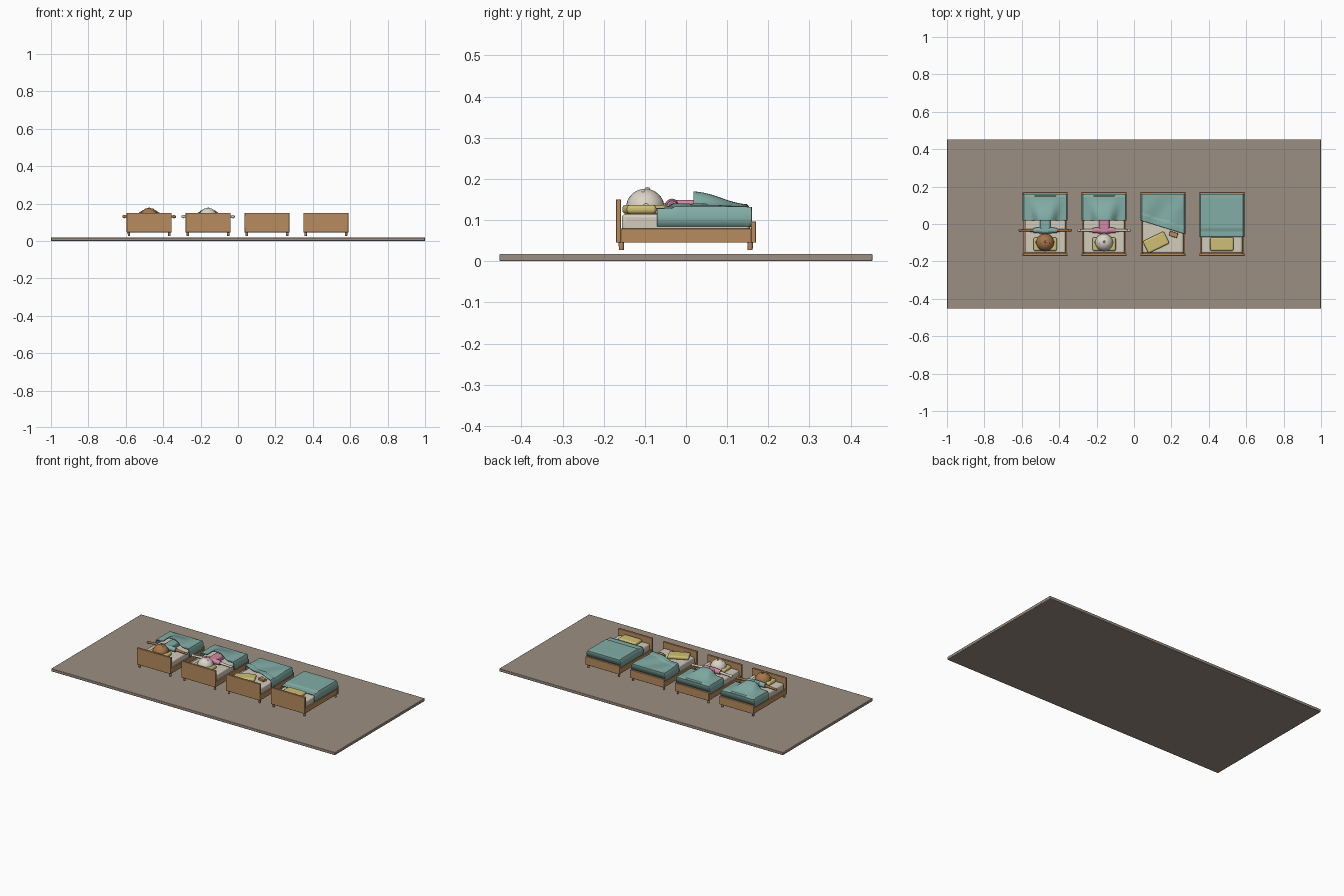
import bpy, bmesh, math
from mathutils import Matrix, Vector

if "Cube" in bpy.data.objects:
    bpy.data.objects.remove(bpy.data.objects["Cube"])


def material(name, *srgb):
    lin = [((c + 0.055) / 1.055) ** 2.4 for c in srgb] + [1]
    m = bpy.data.materials.new(name)
    m.use_nodes = True
    m.diffuse_color = lin
    m.node_tree.nodes["Principled BSDF"].inputs["Base Color"].default_value = lin
    return m


FLOOR = material("grey brown floor", 0.61, 0.56, 0.51)
WOOD = material("warm wood", 0.72, 0.55, 0.37)
SHEET = material("off white sheet", 0.83, 0.80, 0.74)
TEAL = material("teal cloth", 0.51, 0.68, 0.65)
YELLOW = material("yellow pillow", 0.81, 0.75, 0.45)
PINK = material("pink shirt", 0.83, 0.53, 0.64)
TAN = material("brown skin", 0.65, 0.46, 0.29)
PALE = material("pale skin", 0.86, 0.83, 0.78)


def finish(bm, name, mat, bevel=0, segments=2):
    bmesh.ops.recalc_face_normals(bm, faces=bm.faces)
    me = bpy.data.meshes.new(name)
    bm.to_mesh(me)
    bm.free()
    me.materials.append(mat)
    ob = bpy.data.objects.new(name, me)
    bpy.context.collection.objects.link(ob)
    if bevel:
        mod = ob.modifiers.new("soft edges", "BEVEL")
        mod.width, mod.segments = bevel, segments
    bpy.ops.object.select_all(action="DESELECT")
    ob.select_set(True)
    bpy.context.view_layer.objects.active = ob
    bpy.ops.object.shade_smooth_by_angle(angle=math.radians(40))
    return ob


def box(name, mat, centre, size, bevel=0, turn=0, segments=2):
    bm = bmesh.new()
    bmesh.ops.create_cube(bm, size=1, matrix=Matrix.Diagonal((*size, 1)))
    ob = finish(bm, name, mat, bevel, segments)
    ob.location = centre
    ob.rotation_euler.z = math.radians(turn)
    return ob


def ball(name, mat, centre, radii):
    bm = bmesh.new()
    bmesh.ops.create_uvsphere(bm, u_segments=24, v_segments=16, radius=1,
                              matrix=Matrix.Diagonal((*radii, 1)))
    ob = finish(bm, name, mat)
    ob.location = centre


def limb(name, mat, a, b, r1, r2):
    a, b = Vector(a), Vector(b)
    bm = bmesh.new()
    bmesh.ops.create_cone(bm, cap_ends=True, segments=16, radius1=r1, radius2=r2,
                          depth=(b - a).length)
    ob = finish(bm, name, mat)
    ob.location = (a + b) / 2
    ob.rotation_euler = (b - a).to_track_quat("Z", "Y").to_euler()


def bed(x, tag):
    box(tag + "_headboard", WOOD, (x, -0.164, 0.098), (0.24, 0.013, 0.105), 0.002)
    box(tag + "_footboard", WOOD, (x, 0.164, 0.071), (0.24, 0.013, 0.052), 0.002)
    box(tag + "_base", WOOD, (x, 0, 0.056), (0.22, 0.32, 0.012))
    for side, sign in (("right", -1), ("left", 1)):
        box(f"{tag}_{side}_rail", WOOD, (x + sign * 0.113, 0, 0.062), (0.01, 0.318, 0.034), 0.0015)
        for end, y in (("front", -0.157), ("back", 0.156)):
            limb(f"{tag}_{end}_{side}_leg", WOOD, (x + sign * 0.108, y, 0.027),
                 (x + sign * 0.108, y, 0.06), 0.006, 0.0075)
    box(tag + "_mattress", SHEET, (x, 0, 0.088), (0.218, 0.312, 0.054), 0.009, segments=3)


def blanket(x, tag, edge, lift, low=0.084, base=0.126):
    """Draped cloth: edge(x) is its open end in y, lift(x, y) raises its top."""
    half, back, nx, ny = 0.118, 0.158, 40, 26
    # cross-section: down one side, rounded corners, across the top
    section = [(-half, low), (-half, 0.105), (-half + 0.001, base - 0.007)]
    section += [(-half + 0.006 + (2 * half - 0.012) * i / nx, base) for i in range(nx + 1)]
    section += [(-px, pz) for px, pz in reversed(section[:3])]
    bm = bmesh.new()
    rows = []
    for j in range(ny + 2):
        row = []
        t = min(j / ny, 1)
        for px, pz in section:
            y = edge(px) + (back - edge(px)) * t
            z = pz + (lift(px, y) if pz == base else 0)
            if t > 0.95:
                z = min(z, base + 0.004)
            if j > ny:
                z = min(z, 0.095)
            row.append(bm.verts.new((px, y, z)))
        rows.append(row)
    for r, s in zip(rows, rows[1:]):
        for i in range(len(section) - 1):
            bm.faces.new((r[i], r[i + 1], s[i + 1], s[i]))
    ob = finish(bm, tag + "_blanket", TEAL)
    ob.location.x = x
    mod = ob.modifiers.new("cloth thickness", "SOLIDIFY")
    mod.thickness, mod.offset = 0.005, 0


def tent(px, y):
    # raised over the body, wider and lower toward the feet
    t = max(0, min(1, (y - 0.015) / 0.14))
    fall = 0.5 + 0.5 * math.cos(math.pi * t)
    return 0.006 + (0.004 + 0.031 * fall) * math.exp(-(px / (0.052 + 0.03 * t)) ** 4)


def sleeper(x, tag, skin, shirt):
    ball(tag + "_head", skin, (x, -0.099, 0.129), (0.048, 0.047, 0.047))
    ball(tag + "_nose", skin, (x, -0.094, 0.175), (0.005, 0.007, 0.005))
    limb(tag + "_neck", skin, (x, -0.075, 0.128), (x, -0.04, 0.13), 0.012, 0.012)
    box(tag + "_torso", shirt, (x, 0.01, 0.132), (0.056, 0.12, 0.034), 0.011, segments=4)
    for side, s in (("right", -1), ("left", 1)):
        ball(f"{tag}_{side}_ear", skin, (x + s * 0.047, -0.097, 0.13), (0.006, 0.009, 0.01))
        ball(f"{tag}_{side}_eyelid", skin, (x + s * 0.017, -0.104, 0.169), (0.008, 0.005, 0.004))
        limb(f"{tag}_{side}_sleeve", shirt, (x + s * 0.015, -0.034, 0.135),
             (x + s * 0.062, -0.034, 0.134), 0.017, 0.013)
        limb(f"{tag}_{side}_arm", skin, (x + s * 0.06, -0.034, 0.134),
             (x + s * 0.132, -0.034, 0.13), 0.008, 0.006)
        ball(f"{tag}_{side}_hand", skin, (x + s * 0.133, -0.034, 0.13), (0.01, 0.008, 0.009))


# Floor slab
box("floor_slab", FLOOR, (0, 0, 0.009), (2, 0.906, 0.018), 0.003)

# Four beds in a row
spots = {"first": -0.475, "second": -0.16, "third": 0.155, "fourth": 0.47}
for tag, x in spots.items():
    bed(x, tag)
    moved = tag == "third"
    box(tag + "_pillow", YELLOW, (x - 0.037 if moved else x, -0.098 if moved else -0.108, 0.126),
        (0.125, 0.072, 0.022), 0.009, 26 if moved else 0, 4)

# Two sleepers under raised blankets
for tag, skin, shirt in (("first", TAN, TEAL), ("second", PALE, PINK)):
    sleeper(spots[tag], tag, skin, shirt)
    blanket(spots[tag], tag, lambda px: 0.018, tent)


# Rumpled blanket with a turned-over hem and a small book beside it
def slanted(px):
    return -0.018 - 0.31 * px


def rumple(px, y):
    d = y - slanted(px)
    hem = 0.004 if d < 0.036 else 0
    folds = 0.004 * math.sin(38 * px - 16 * y) * min(1, max(0, 0.16 - y) * 12)
    return 0.004 + hem + folds


blanket(spots["third"], "third", slanted, rumple)
box("small_book", WOOD, (spots["third"] + 0.056, -0.056, 0.122), (0.045, 0.026, 0.014), 0.002, -17)

# Neatly made blanket
blanket(spots["fourth"], "fourth", lambda px: -0.07,
        lambda px, y: 0.005 if y > -0.033 else 0)
